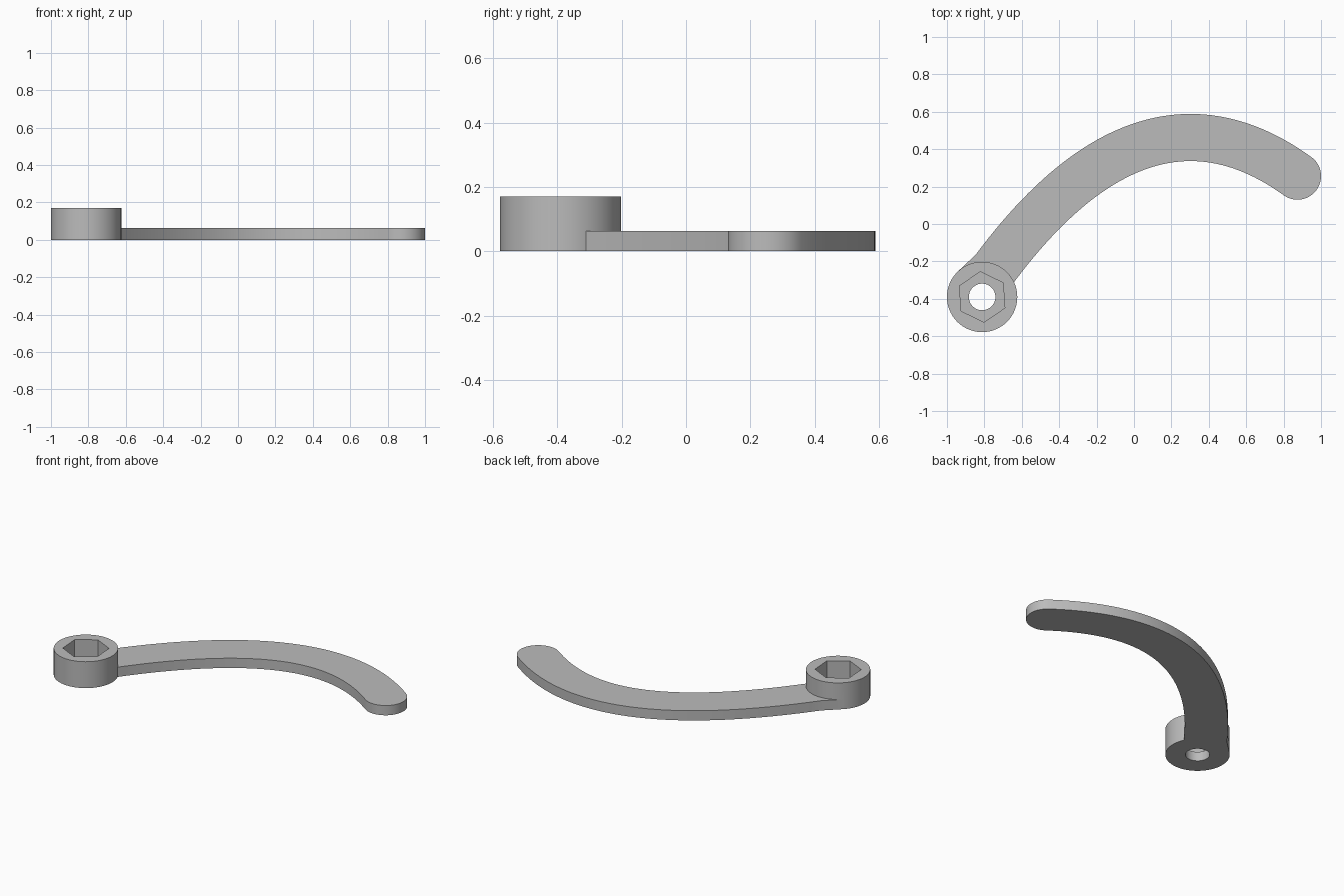
import bpy
import bmesh
from math import atan2, cos, pi, radians, sin
from mathutils import Vector

HUB = Vector((-0.812, -0.39))
HUB_R, HUB_H = 0.188, 0.17
ARM_H, HALF = 0.063, 0.126

cube = bpy.data.objects.get("Cube")
if cube:
    bpy.data.objects.remove(cube)

steel = bpy.data.materials.new("grey steel")
steel.use_nodes = True
steel.diffuse_color = (0.5, 0.5, 0.5, 1)
steel.node_tree.nodes["Principled BSDF"].inputs["Base Color"].default_value = steel.diffuse_color


def ring(center, radius, sides, start=0.0):
    return [center + radius * Vector((cos(start + 2 * pi * i / sides),
                                      sin(start + 2 * pi * i / sides))) for i in range(sides)]


def prism(name, outline, low, high):
    """Extrude a flat outline between two heights."""
    bm = bmesh.new()
    face = bm.faces.new([bm.verts.new((p.x, p.y, low)) for p in outline])
    top = bmesh.ops.extrude_face_region(bm, geom=[face])["geom"]
    verts = [v for v in top if isinstance(v, bmesh.types.BMVert)]
    bmesh.ops.translate(bm, verts=verts, vec=(0, 0, high - low))
    bmesh.ops.recalc_face_normals(bm, faces=bm.faces)
    mesh = bpy.data.meshes.new(name)
    bm.to_mesh(mesh)
    bm.free()
    mesh.materials.append(steel)
    obj = bpy.data.objects.new(name, mesh)
    bpy.context.collection.objects.link(obj)
    return obj


def combine(target, tool, operation):
    """Apply a boolean and discard the tool."""
    tool.hide_render = True
    mod = target.modifiers.new(operation, "BOOLEAN")
    mod.operation, mod.solver, mod.object = operation, "EXACT", tool
    bpy.context.view_layer.objects.active = target
    bpy.ops.object.modifier_apply(modifier=mod.name)
    bpy.data.objects.remove(tool)


# Curved arm: constant width band along a quadratic curve
a, b, c = Vector((-0.745, -0.239)), Vector((0.06, 0.843)), Vector((0.874, 0.256))
outer, inner = [], []
STEPS = 48
for i in range(STEPS + 1):
    t = i / STEPS
    p = a * (1 - t) ** 2 + b * 2 * t * (1 - t) + c * t * t
    d = ((b - a) * (1 - t) + (c - b) * t).normalized()
    normal = Vector((-d.y, d.x))
    outer.append(p + normal * HALF)
    inner.append(p - normal * HALF)

# Rounded tip
first = atan2(normal.y, normal.x)
tip = [c + HALF * Vector((cos(first - pi * i / 24), sin(first - pi * i / 24)))
       for i in range(1, 24)]

# Root flares tangentially into the hub
root = [HUB, HUB + HUB_R * Vector((cos(radians(134)), sin(radians(134))))]
arm = prism("arm", outer + tip + inner[::-1] + root, 0, ARM_H)

# Round hub with hexagonal socket and through hole
wrench = prism("lever_with_socket", ring(HUB, HUB_R, 96), 0, HUB_H)
combine(wrench, arm, "UNION")
combine(wrench, prism("socket_cutter", ring(HUB, 0.135, 6, radians(94)), 0.06, 0.3), "DIFFERENCE")
combine(wrench, prism("hole_cutter", ring(HUB, 0.071, 64), -0.1, 0.3), "DIFFERENCE")

bpy.ops.object.select_all(action="DESELECT")
wrench.select_set(True)
bpy.context.view_layer.objects.active = wrench
bpy.ops.object.shade_smooth_by_angle(angle=radians(25))
